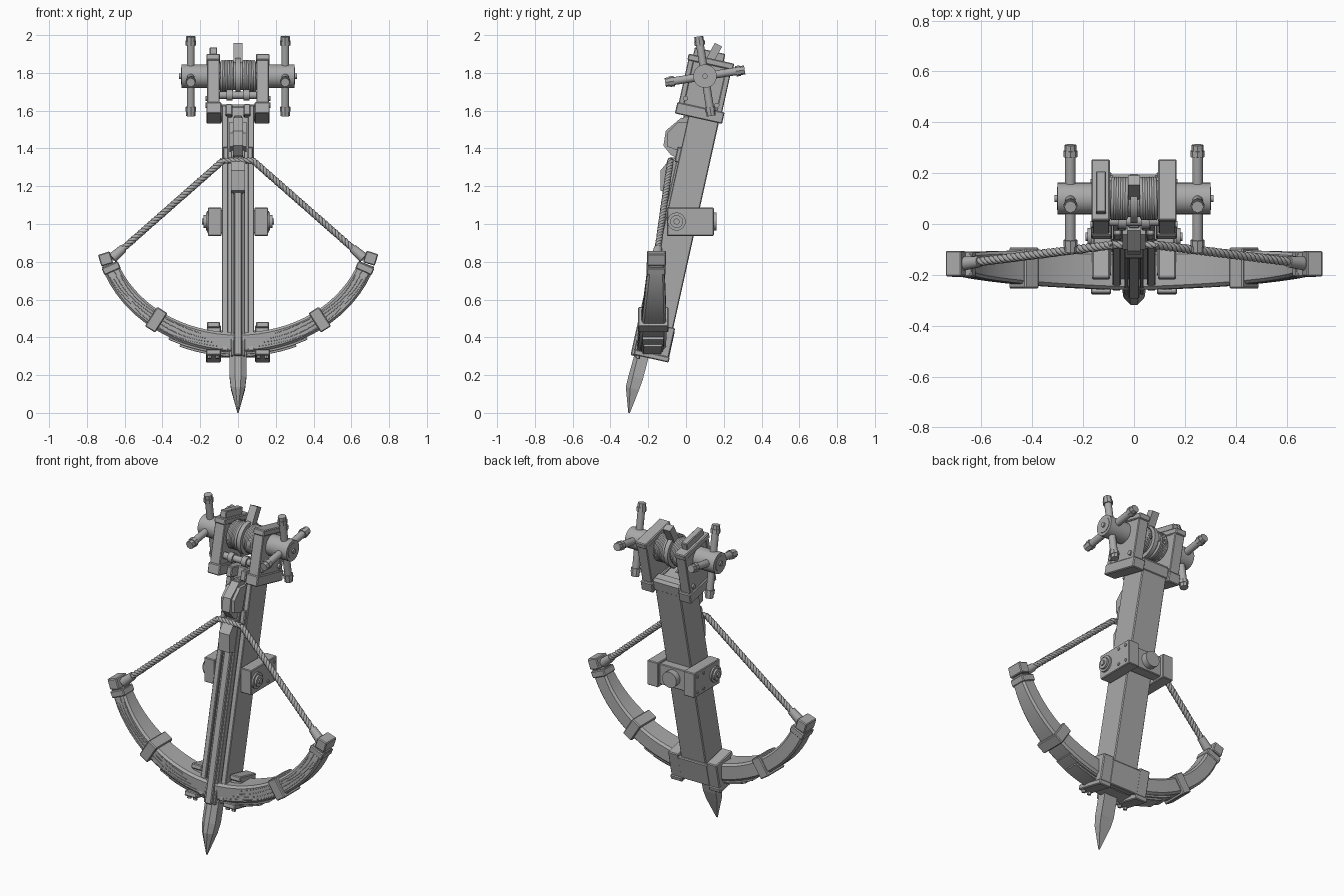
import bpy, bmesh, math
from mathutils import Matrix, Vector

if "Cube" in bpy.data.objects:
    bpy.data.objects.remove(bpy.data.objects["Cube"])

grey = bpy.data.materials.new("stone_grey")
grey.use_nodes = True
tone = (0.4, 0.4, 0.4, 1)
grey.diffuse_color = tone
grey.node_tree.nodes["Principled BSDF"].inputs["Base Color"].default_value = tone

WORLD = Matrix()
# Leaning frame: x across, y towards the back, z along the stock
LEAN = Matrix.Translation((0, -0.3, 0)) @ Matrix.Rotation(math.radians(-12.5), 4, 'X')


def finish(name, bm, frame=WORLD, bevel=0.0, smooth=False):
    bmesh.ops.recalc_face_normals(bm, faces=bm.faces[:])
    me = bpy.data.meshes.new(name)
    bm.to_mesh(me)
    bm.free()
    me.materials.append(grey)
    ob = bpy.data.objects.new(name, me)
    bpy.context.collection.objects.link(ob)
    ob.matrix_world = frame
    if bevel:
        mod = ob.modifiers.new("Bevel", 'BEVEL')
        mod.width = bevel
        mod.segments = 1
    if smooth:
        bpy.context.view_layer.objects.active = ob
        ob.select_set(True)
        bpy.ops.object.shade_smooth_by_angle(angle=math.radians(40))
        ob.select_set(False)
    return ob


def box(name, lo, hi, frame=LEAN, bevel=0.005):
    lo, hi = Vector(lo), Vector(hi)
    bm = bmesh.new()
    bmesh.ops.create_cube(bm, size=1)
    bmesh.ops.scale(bm, vec=hi - lo, verts=bm.verts)
    bmesh.ops.translate(bm, vec=(lo + hi) / 2, verts=bm.verts)
    return finish(name, bm, frame, bevel)


def rod(name, p, q, r, r2=None, frame=LEAN, sides=20):
    p, q = Vector(p), Vector(q)
    bm = bmesh.new()
    bmesh.ops.create_cone(bm, cap_ends=True, segments=sides, radius1=r,
                          radius2=r if r2 is None else r2, depth=(q - p).length)
    turn = (q - p).to_track_quat('Z', 'Y').to_matrix().to_4x4()
    bmesh.ops.transform(bm, matrix=Matrix.Translation((p + q) / 2) @ turn, verts=bm.verts)
    return finish(name, bm, frame, smooth=True)


def loft(name, rings, frame=WORLD, smooth=False):
    bm = bmesh.new()
    vs = [[bm.verts.new(p) for p in ring] for ring in rings]
    for a, b in zip(vs, vs[1:]):
        for i in range(len(a)):
            j = (i + 1) % len(a)
            bm.faces.new((a[i], a[j], b[j], b[i]))
    bm.faces.new(vs[0])
    bm.faces.new(vs[-1])
    return finish(name, bm, frame, smooth=smooth)


def prism(name, side, x0, x1):
    return loft(name, [[(x, v, w) for v, w in side] for x in (x0, x1)], LEAN)


def tube(name, lines, r, frame=WORLD):
    cu = bpy.data.curves.new(name, 'CURVE')
    cu.dimensions = '3D'
    cu.bevel_depth = r
    cu.bevel_resolution = 1
    cu.use_fill_caps = True
    cu.materials.append(grey)
    for pts in lines:
        sp = cu.splines.new('POLY')
        sp.points.add(len(pts) - 1)
        for sp_pt, p in zip(sp.points, pts):
            sp_pt.co = (*p, 1)
    ob = bpy.data.objects.new(name, cu)
    bpy.context.collection.objects.link(ob)
    ob.matrix_world = frame
    return ob


def twisted_rope(name, p, q, r):
    p, q = Vector(p), Vector(q)
    turn = (q - p).to_track_quat('Z', 'Y')
    n = max(8, int((q - p).length * 130))
    lines = []
    for s in range(3):
        lines.append([p.lerp(q, i / n) + turn @ Vector((math.cos(i * .7 + s * 2.09),
                      math.sin(i * .7 + s * 2.09), 0)) * r * .45 for i in range(n + 1)])
    return tube(name, lines, r * .6)


# Stock with grooved front, raised centre rail and pointed foot
box("stock", (-.085, -.01, .33), (.085, .13, 1.66))
for s in (-1, 1):
    box("stock_side_rail", (s * .052, -.035, .33), (s * .085, 0, 1.66), bevel=.004)
    box("inner_rail", (s * .024, -.045, .3), (s * .038, 0, 1.45), bevel=.003)
box("centre_rail", (-.022, -.06, .3), (.022, 0, 1.6), bevel=.005)
rings = []
for w, hw, f, b in ((0, .003, -.006, .003), (.13, .037, -.048, .024), (.19, .044, -.047, .032),
                    (.36, .045, -.037, .037)):
    rings.append([(-hw, b, w), (-hw, f * .5, w), (-hw * .35, f, w),
                  (hw * .35, f, w), (hw, f * .5, w), (hw, b, w)])
loft("pointed_foot", rings, LEAN)


# Curved bow
def on_bow(a):
    t = abs(a) / 1.26
    tan = Vector((.715 * math.cos(a), 0, .60 * math.sin(a))).normalized()
    up = Vector((-tan.z, 0, tan.x))
    pos = (.715 * math.sin(a), -.185 + .028 * t, .372 + .60 * (1 - math.cos(a)))
    return Matrix.Translation(pos) @ Matrix((tan, (0, 1, 0), up)).transposed().to_4x4()


def sweep(name, limit, height, depth, offset=0.0, steps=32):
    rings = []
    for i in range(steps + 1):
        a = limit * (2 * i / steps - 1)
        t = abs(a) / 1.26
        h, d = height * (1 - .18 * t), depth * (1 - .45 * t * t)
        c = min(h, d) * .25
        sect = [(-d, c - h), (c - d, -h), (d - c, -h), (d, c - h),
                (d, h - c), (d - c, h), (c - d, h), (-d, h - c)]
        rings.append([on_bow(a) @ Vector((0, y, z + offset)) for y, z in sect])
    return loft(name, rings, smooth=True)


sweep("bow_limbs", 1.26, .053, .075)
sweep("spring_leaf_upper", .5, .007, .06, -.056)
sweep("spring_leaf_lower", .41, .007, .05, -.068)
grain = []
for s in (-1, 1):
    for k in range(4):
        lo, hi = .14 + .05 * k, 1.2 - .07 * (k % 2)
        line = []
        for i in range(25):
            a = lo + (hi - lo) * i / 24
            d = .075 * (1 - .45 * (a / 1.26) ** 2)
            z = (k - 1.5) * .02 * (1 - .15 * a) + .004 * math.sin(a * 9 + k)
            line.append(on_bow(s * a) @ Vector((0, -d, z)))
        grain.append(line)
tube("bow_wood_grain", grain, .002)

for s in (-1, 1):
    # Limb clamps, tip caps and string
    box("limb_clamp", (-.032, -.083, -.062), (.032, .078, .06), on_bow(s * .65))
    box("limb_tip_band", (-.02, -.05, -.047), (.02, .05, .047), on_bow(s * 1.22))
    box("limb_tip_cap", (-.03, -.05, -.043), (.034, .05, .022), on_bow(s * 1.315))
    tip, elbow = Vector((s * .665, -.155, .82)), Vector((s * .08, -.082, 1.335))
    twisted_rope("bow_string", tip, elbow, .018)
    rod("string_binding", tip, tip.lerp(elbow, .1), .028, .023, WORLD, 10)

    # Bow mount beside the stock
    box("bow_mount", (s * .09, .0, .325), (s * .165, .14, .475))
    box("bow_mount_front_strap", (s * .095, -.03, .35), (s * .165, .02, .385))
    box("bow_mount_top_strap", (s * .095, -.02, .46), (s * .165, .14, .49))
    box("bow_mount_base", (s * .09, -.045, .305), (s * .17, .145, .335))
    for x in (.11, .15):
        rod("mount_bolt", (s * x, -.02, .29), (s * x, -.02, .32), .012, sides=6)

    # Swivel bracket cheeks
    box("swivel_cheek", (s * .087, -.1, .937), (s * .16, .147, 1.087), WORLD, .004)
    for r, x in ((.048, .17), (.034, .182), (.016, .19)):
        rod("cheek_boss", (s * .14, -.05, 1.013), (s * x, -.05, 1.013), r, frame=WORLD)
    for y in (.06, .12):
        for z in (.965, 1.06):
            rod("cheek_rivet", (s * .15, y, z), (s * .165, y, z), .009, frame=WORLD, sides=8)

    # Winch frame
    box("winch_side", (s * .1, -.088, 1.62), (s * .16, .128, 1.9))
    box("winch_side_foot", (s * .088, -.108, 1.6), (s * .168, .148, 1.662))
    box("winch_side_cap", (s * .095, -.105, 1.89), (s * .168, .142, 1.925))
    for v in (-.1, .105):
        box("winch_post", (s * .097, v, 1.64), (s * .164, v + .03, 1.9), bevel=.004)
    for v in (-.07, .1):
        rod("frame_bolt", (s * .15, v, 1.69), (s * .172, v, 1.69), .014, sides=10)

    # Winch hubs with four handles
    rod("winch_hub", (s * .158, .005, 1.827), (s * .3, .005, 1.827), .062, sides=28)
    rod("hub_ring", (s * .295, .005, 1.827), (s * .303, .005, 1.827), .045, sides=24)
    rod("axle_end", (s * .29, .005, 1.827), (s * .312, .005, 1.827), .014, sides=10)
    for k in range(4):
        a = math.radians(9 + 12.5 + 90 * k)
        d = Vector((0, math.cos(a), math.sin(a)))
        c = Vector((s * .25, .005, 1.827))
        rod("winch_handle", c + d * .04, c + d * .2, .021, sides=14)
        rod("handle_collar", c + d * .165, c + d * .19, .028, sides=8)
        rod("handle_end", c + d * .19, c + d * .213, .024, sides=8)

    # Rope wound on the drum
    wound = []
    for i in range(7 * 20 + 1):
        a = math.tau * i / 20
        wound.append((s * (.028 + .062 * i / 140), .005 + .078 * math.cos(a),
                      1.827 + .078 * math.sin(a)))
    tube("wound_rope", [wound], .0085, LEAN)

    # Catch cheeks, guides and rollers
    prism("catch_cheek", [(-.03, 1.41), (-.11, 1.42), (-.125, 1.49), (-.08, 1.56), (-.02, 1.57)],
          s * .026, s * .045)
    box("catch_side_block", (s * .05, -.055, 1.35), (s * .08, -.02, 1.43))
    box("guide_block", (s * .03, -.075, 1.6), (s * .065, .02, 1.66))
    rod("guide_roller", (s * .03, -.06, 1.71), (s * .062, -.06, 1.71), .03, sides=16)

# String centre span
twisted_rope("string_centre", (-.083, -.082, 1.335), (.083, -.082, 1.335), .016)

# Swivel back bar and pivot peg
box("swivel_back_bar", (-.155, .06, .95), (.155, .125, 1.075), WORLD, .004)
rod("pivot_peg", (0, .08, 1.013), (0, .162, 1.013), .048, frame=WORLD, sides=24)

# Plate tying the bow mounts behind the stock
box("bow_mount_back_plate", (-.1, .12, .33), (.1, .142, .475))

# Catch and slider
prism("catch_claw", [(-.03, 1.37), (-.08, 1.38), (-.13, 1.42), (-.135, 1.5), (-.07, 1.585),
                     (-.02, 1.59)], -.026, .026)
prism("slider", [(-.03, 1.18), (-.094, 1.185), (-.116, 1.29), (-.075, 1.37), (-.03, 1.37)],
      -.036, .036)

# Winch cross parts, drum, ratchet and pawl
rod("winch_drum", (-.16, .005, 1.827), (.16, .005, 1.827), .073, sides=24)
rod("ratchet_wheel", (-.013, .005, 1.827), (.013, .005, 1.827), .097, sides=28)
box("rear_cross_beam", (-.1, .06, 1.605), (.1, .135, 1.69), bevel=.015)
rod("front_cross_rod", (-.16, -.06, 1.71), (.16, -.06, 1.71), .02, sides=12)
prism("pawl", [(-.02, 1.88), (.025, 1.88), (.06, 2.0), (.018, 2.01)], -.024, .024)
box("cap_slat", (-.15, -.08, 1.92), (-.11, .085, 1.965), bevel=.004)
